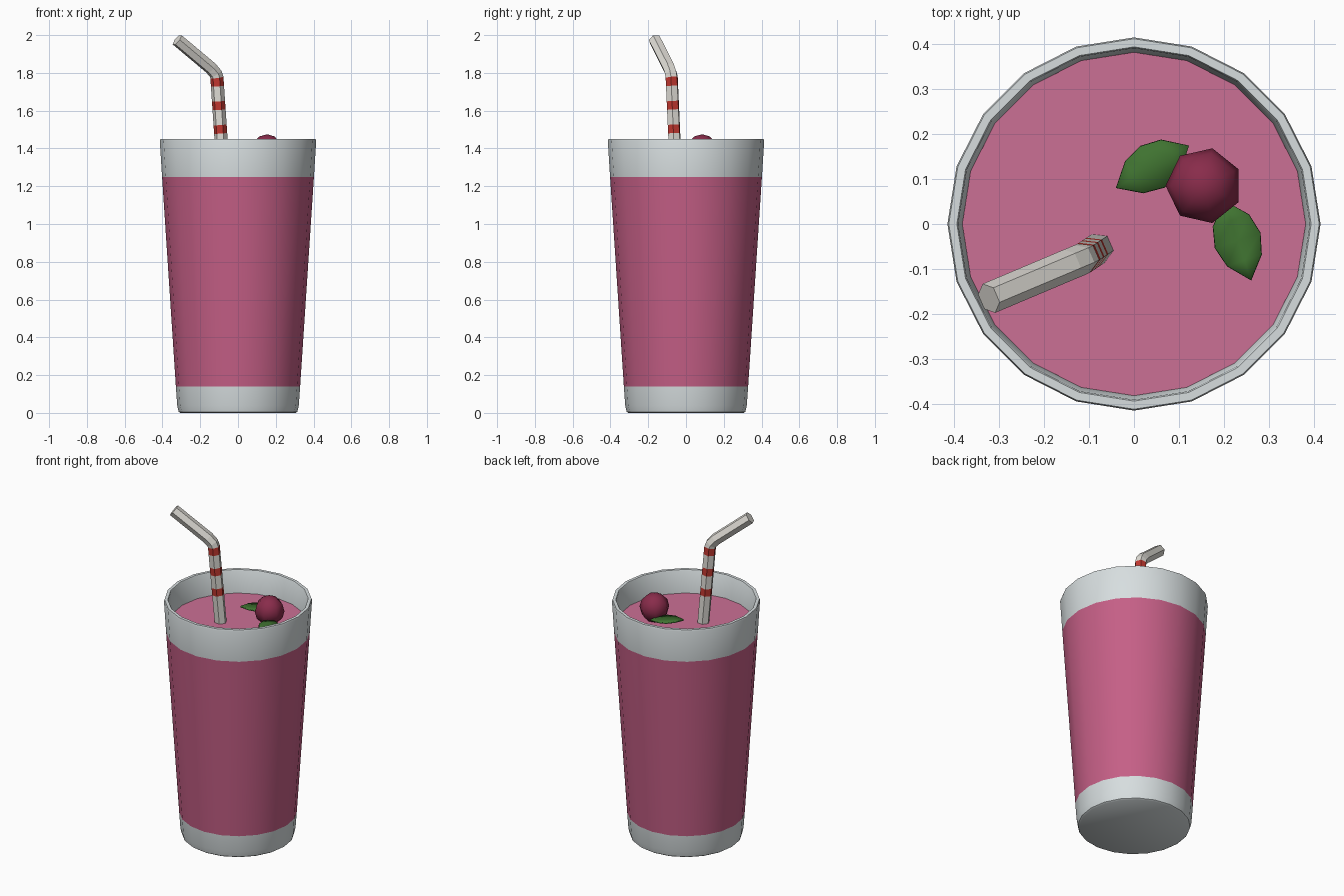
import bpy, bmesh
from math import sin, cos, pi, radians
from mathutils import Vector

if "Cube" in bpy.data.objects:
    bpy.data.objects.remove(bpy.data.objects["Cube"])


def material(name, rgb):
    m = bpy.data.materials.new(name)
    m.diffuse_color = (*rgb, 1)
    m.use_nodes = True
    m.node_tree.nodes["Principled BSDF"].inputs["Base Color"].default_value = m.diffuse_color
    return m


PALE = material("pale_cup", (0.68, 0.73, 0.74))
PINK = material("pink_band", (0.56, 0.115, 0.24))
DRINK = material("drink_pink", (0.60, 0.16, 0.30))
BERRY = material("berry_red", (0.25, 0.025, 0.07))
LEAF = material("leaf_green", (0.05, 0.17, 0.03))
WHITE = material("straw_white", (0.75, 0.73, 0.68))
RED = material("stripe_red", (0.55, 0.04, 0.03))


def finish(name, bm, mats, smooth=None):
    bmesh.ops.recalc_face_normals(bm, faces=bm.faces)
    me = bpy.data.meshes.new(name)
    bm.to_mesh(me)
    bm.free()
    for m in mats:
        me.materials.append(m)
    ob = bpy.data.objects.new(name, me)
    bpy.context.collection.objects.link(ob)
    if smooth:
        bpy.ops.object.select_all(action='DESELECT')
        ob.select_set(True)
        bpy.context.view_layer.objects.active = ob
        bpy.ops.object.shade_smooth_by_angle(angle=radians(smooth))
    return ob


def skin(bm, rings, mat_ids):
    """Bridge successive rings of points with quads and cap both ends."""
    vs = [[bm.verts.new(p) for p in r] for r in rings]
    n = len(vs[0])
    for a, b, mi in zip(vs, vs[1:], mat_ids):
        for i in range(n):
            j = (i + 1) % n
            bm.faces.new((a[i], a[j], b[j], b[i])).material_index = mi
    bm.faces.new(vs[0][::-1]).material_index = mat_ids[0]
    bm.faces.new(vs[-1]).material_index = mat_ids[-1]


def circle(r, z, n=20):
    return [(r * cos(2 * pi * i / n), r * sin(2 * pi * i / n), z) for i in range(n)]


# Cup: outer wall with pink band, rim, inner wall down to the drink surface
profile = [(0.305, 0), (0.314, 0.006), (0.322, 0.04), (0.329, 0.14), (0.402, 1.25),
           (0.414, 1.44), (0.411, 1.45), (0.393, 1.45), (0.390, 1.445), (0.380, 1.29)]
bm = bmesh.new()
skin(bm, [circle(r, z) for r, z in profile], [0, 0, 0, 1, 0, 0, 0, 0, 0])
finish("cup", bm, [PALE, PINK], 35)

# Drink surface
bm = bmesh.new()
skin(bm, [circle(0.379, 1.295), circle(0.381, 1.31)], [0])
finish("drink_surface", bm, [DRINK])

# Bent hexagonal straw with red stripes: sweep a hexagon along the path
base, elbow = Vector((-0.073, -0.050, 1.20)), Vector((-0.112, -0.076, 1.78))


def at_height(z):
    return base.lerp(elbow, (z - base.z) / (elbow.z - base.z))


path, ids = [base], []
for z in (1.48, 1.605, 1.73):
    path += [at_height(z), at_height(z + 0.045)]
    ids += [0, 1]
path += [Vector((-0.118, -0.079, 1.795)), Vector((-0.142, -0.089, 1.824)),
         Vector((-0.322, -0.165, 1.975))]
ids += [0, 0, 0]
side = Vector((-0.40, 0.92, 0))
rings = []
for i, p in enumerate(path):
    t = (path[min(i + 1, len(path) - 1)] - path[max(i - 1, 0)]).normalized()
    u = (side - t * side.dot(t)).normalized()
    w = t.cross(u)
    rings.append([p + 0.035 * (u * cos(k * pi / 3) + w * sin(k * pi / 3)) for k in range(6)])
bm = bmesh.new()
skin(bm, rings, ids)
finish("straw", bm, [WHITE, RED])

# Berry
bm = bmesh.new()
bmesh.ops.create_uvsphere(bm, u_segments=7, v_segments=6, radius=0.085)
for v in bm.verts:
    x, y = v.co.x, v.co.y
    v.co.x, v.co.y = -y, x
bmesh.ops.translate(bm, vec=(0.155, 0.085, 1.39), verts=bm.verts)
finish("berry", bm, [BERRY], 60)


# Leaves: pointed ovals with a shallow fold along the midrib
def leaf(name, tip, end):
    tip, end = Vector(tip), Vector(end)
    across = (end - tip).cross(Vector((0, 0, 1))).normalized()
    bm = bmesh.new()
    rows = []
    for t, w in ((0.25, 0.040), (0.5, 0.053), (0.75, 0.042)):
        c = tip.lerp(end, t)
        rows.append([bm.verts.new(c + across * w * s + Vector((0, 0, 0.008 * abs(s) - 0.003)))
                     for s in (-1, 0, 1)])
    a, b = bm.verts.new(tip), bm.verts.new(end)
    for k in (0, 1):
        bm.faces.new((a, rows[0][k], rows[0][k + 1]))
        bm.faces.new((b, rows[2][k + 1], rows[2][k]))
        for r, q in zip(rows, rows[1:]):
            bm.faces.new((r[k], q[k], q[k + 1], r[k + 1]))
    ob = finish(name, bm, [LEAF], 40)
    mod = ob.modifiers.new("thickness", 'SOLIDIFY')
    mod.thickness, mod.offset = 0.008, 0


leaf("leaf_left", (-0.04, 0.08, 1.362), (0.122, 0.174, 1.354))
leaf("leaf_front", (0.26, -0.125, 1.362), (0.20, 0.052, 1.354))
